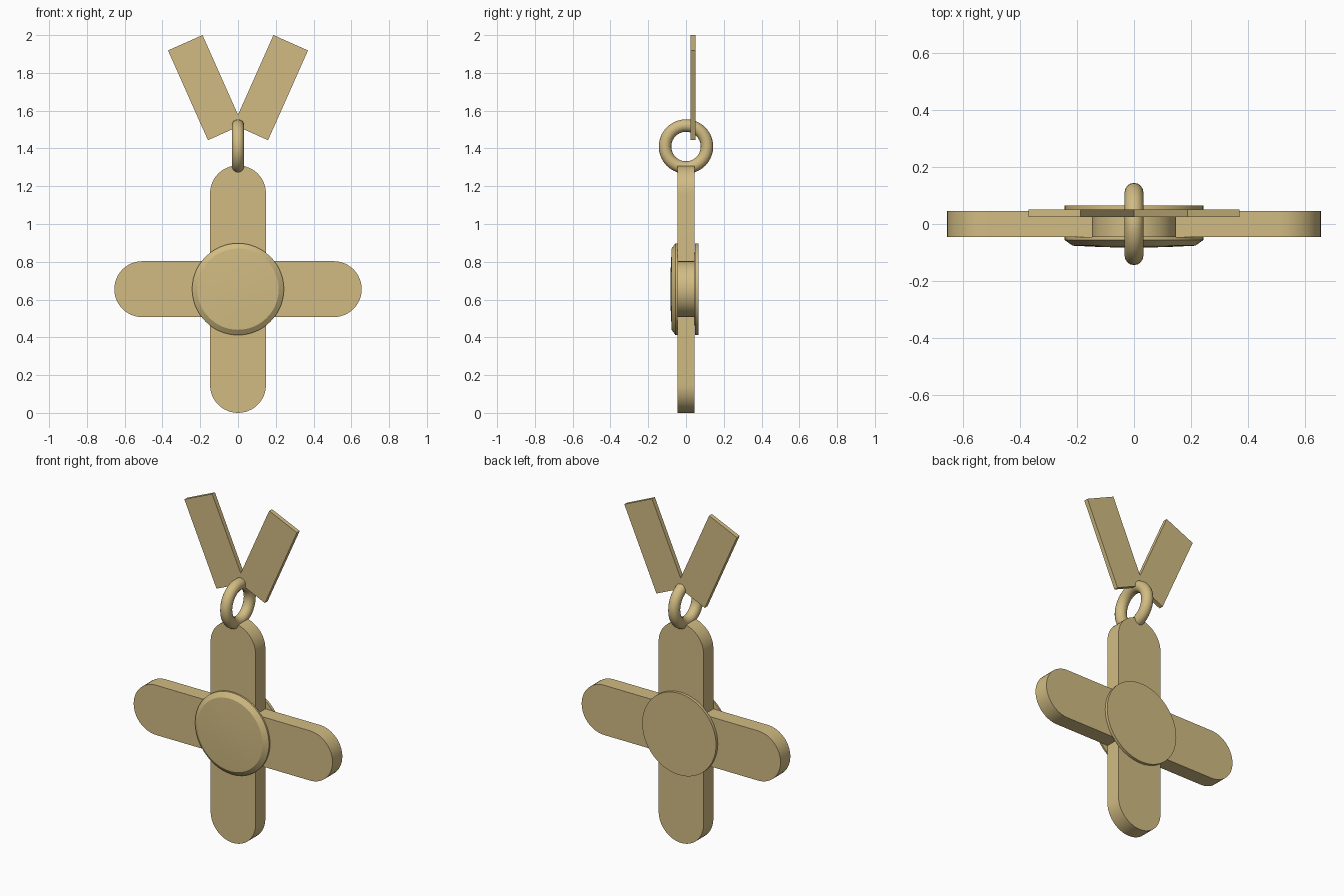
import bpy, bmesh, math
from mathutils import Matrix, Vector

if "Cube" in bpy.data.objects:
    bpy.data.objects.remove(bpy.data.objects["Cube"])

CZ = 0.655  # height of the cross centre

gold = bpy.data.materials.new("pale gold")
gold.diffuse_color = (0.64, 0.50, 0.225, 1)
gold.use_nodes = True
gold.node_tree.nodes["Principled BSDF"].inputs["Base Color"].default_value = gold.diffuse_color


def finish(name, bm, smooth=True):
    bmesh.ops.recalc_face_normals(bm, faces=bm.faces)
    mesh = bpy.data.meshes.new(name)
    bm.to_mesh(mesh)
    bm.free()
    obj = bpy.data.objects.new(name, mesh)
    bpy.context.collection.objects.link(obj)
    mesh.materials.append(gold)
    if smooth:
        bpy.ops.object.select_all(action='DESELECT')
        bpy.context.view_layer.objects.active = obj
        obj.select_set(True)
        bpy.ops.object.shade_smooth_by_angle(angle=math.radians(30))
    return obj


def lathe(name, profile, centre, axis_y=True, steps=64, closed=False):
    """Spin (radius, offset) points around the y axis, or the x axis."""
    bm = bmesh.new()
    verts = [bm.verts.new((r, y, 0)) for r, y in profile]
    ends = list(zip(verts, verts[1:] + verts[:1] if closed else verts[1:]))
    edges = [bm.edges.new(pair) for pair in ends]
    bmesh.ops.spin(bm, geom=verts + edges, cent=(0, 0, 0), axis=(0, 1, 0),
                   angle=2 * math.pi, steps=steps)
    bmesh.ops.remove_doubles(bm, verts=bm.verts, dist=1e-5)
    if not axis_y:
        bm.transform(Matrix.Rotation(math.pi / 2, 4, 'Z'))
    bm.transform(Matrix.Translation(centre))
    return finish(name, bm)


def bar(name, angle, reach=0.655, radius=0.148, half_depth=0.046):
    """Round-ended bar through the cross centre."""
    bm = bmesh.new()
    pts = []
    for side in (0, math.pi):
        cx = (reach - radius) * math.cos(side)
        for i in range(25):
            a = side - math.pi / 2 + math.pi * i / 24
            pts.append((cx + radius * math.cos(a), -half_depth, radius * math.sin(a)))
    face = bm.faces.new([bm.verts.new(p) for p in pts])
    ext = bmesh.ops.extrude_face_region(bm, geom=[face])
    moved = [v for v in ext["geom"] if isinstance(v, bmesh.types.BMVert)]
    bmesh.ops.translate(bm, verts=moved, vec=(0, 2 * half_depth, 0))
    bm.transform(Matrix.Translation((0, 0, CZ)) @ Matrix.Rotation(angle, 4, 'Y'))
    return finish(name, bm)


# Cross arms
bar("horizontal_arm", 0)
bar("vertical_arm", math.pi / 2)

# Hub and the two discs
centre = Vector((0, 0, CZ))
lathe("hub", [(0, -0.05), (0.193, -0.05), (0.193, 0.05), (0, 0.05)], centre)
lathe("front_disc", [(0, -0.046), (0.243, -0.046), (0.243, -0.056),
                     (0.215, -0.076), (0.11, -0.081), (0, -0.083)], centre)
lathe("back_disc", [(0, 0.048), (0.243, 0.048), (0.243, 0.065), (0, 0.065)], centre)

# Hanging ring
tube = [(0.111 + 0.033 * math.cos(a), 0.033 * math.sin(a))
        for a in (2 * math.pi * i / 16 for i in range(16))]
lathe("hanging_ring", tube, (0, 0, 1.41), axis_y=False, steps=40, closed=True)

# Ribbon strips
for name, s in (("right_ribbon", 1), ("left_ribbon", -1)):
    bm = bmesh.new()
    bmesh.ops.create_cube(bm, size=1)
    bm.transform(Matrix.Translation((s * 0.1735, 0.038, 1.722))
                 @ Matrix.Rotation(s * math.radians(24), 4, 'Y')
                 @ Matrix.Diagonal((0.2, 0.026, 0.52, 1)))
    finish(name, bm, smooth=False)
